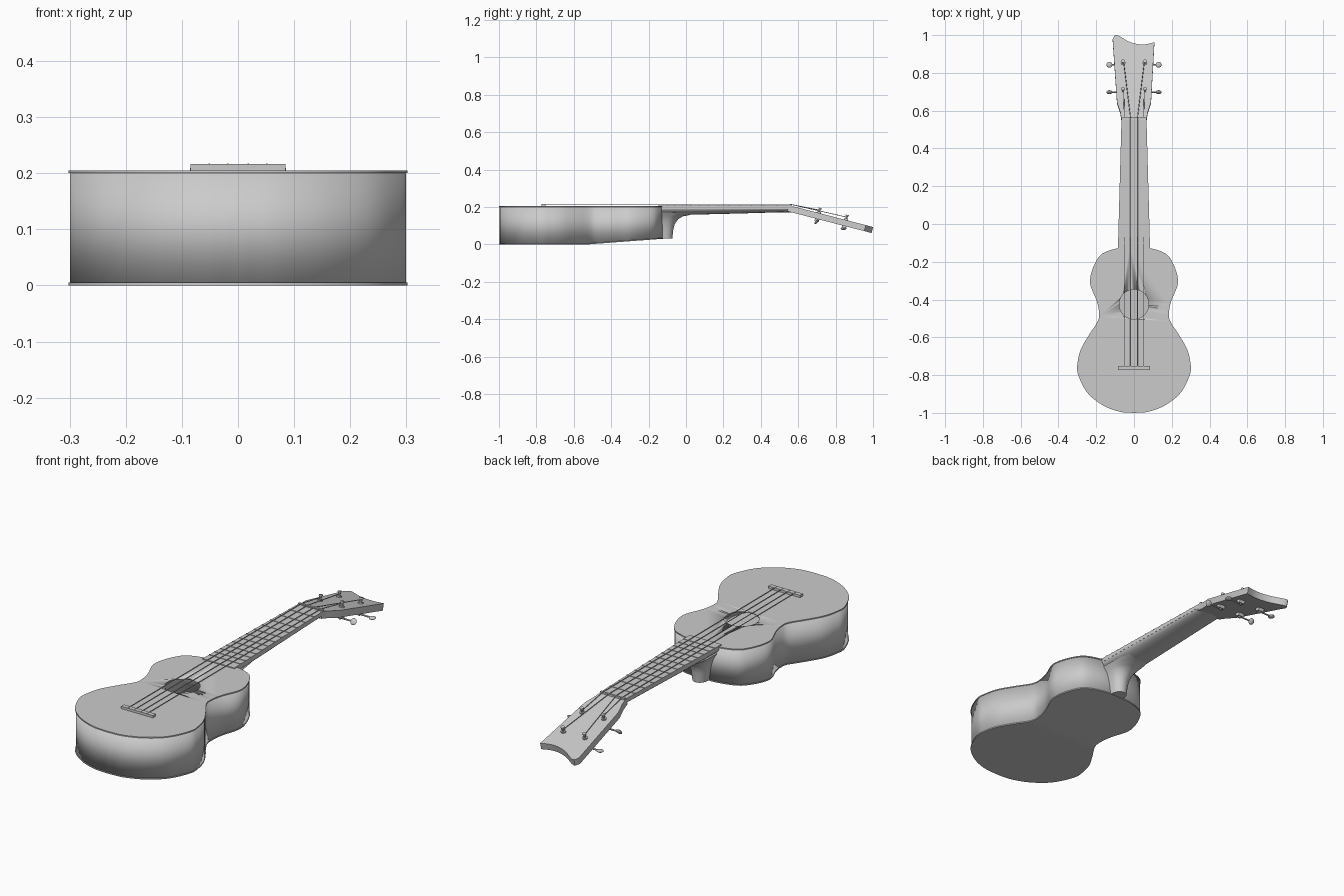
import bpy, bmesh, math
from mathutils import Vector, Matrix

cube = bpy.data.objects.get("Cube")
if cube:
    bpy.data.objects.remove(cube, do_unlink=True)

grey = bpy.data.materials.new("plain grey")
grey.use_nodes = True
grey.diffuse_color = (0.6, 0.6, 0.6, 1)
grey.node_tree.nodes["Principled BSDF"].inputs["Base Color"].default_value = (0.6, 0.6, 0.6, 1)


def finish(name, bm, matrix=None, angle=35):
    """Turn a bmesh into a named, shaded object."""
    bmesh.ops.recalc_face_normals(bm, faces=bm.faces)
    if matrix:
        bm.transform(matrix)
    mesh = bpy.data.meshes.new(name)
    bm.to_mesh(mesh)
    bm.free()
    obj = bpy.data.objects.new(name, mesh)
    bpy.context.collection.objects.link(obj)
    mesh.materials.append(grey)
    bpy.ops.object.select_all(action='DESELECT')
    obj.select_set(True)
    bpy.context.view_layer.objects.active = obj
    bpy.ops.object.shade_smooth_by_angle(angle=math.radians(angle))
    return obj


def loft(name, rings, matrix=None, caps=True):
    """Skin a list of closed rings with the same point count."""
    bm = bmesh.new()
    loops = [[bm.verts.new(p) for p in ring] for ring in rings]
    n = len(loops[0])
    for a, b in zip(loops, loops[1:]):
        for i in range(n):
            j = (i + 1) % n
            bm.faces.new((a[i], a[j], b[j], b[i]))
    if caps:
        bm.faces.new(loops[0])
        bm.faces.new(loops[-1])
    return finish(name, bm, matrix)


def slab(name, outline, z0, z1, matrix=None):
    return loft(name, [[(x, y, z) for x, y in outline] for z in (z0, z1)], matrix)


def box(name, centre, size, matrix=None):
    x, y, z = centre
    w, d, h = (s / 2 for s in size)
    rect = [(x - w, y - d), (x + w, y - d), (x + w, y + d), (x - w, y + d)]
    return slab(name, rect, z - h, z + h, matrix)


def rod(name, start, end, radius, sides=10, matrix=None, flatten=1):
    a, b = Vector(start), Vector(end)
    turn = (b - a).to_track_quat('Z', 'Y')
    ring = [turn @ Vector((radius * math.cos(t), radius * flatten * math.sin(t), 0))
            for t in (2 * math.pi * i / sides for i in range(sides))]
    return loft(name, [[p + a for p in ring], [p + b for p in ring]], matrix)


def spline(points, steps=4):
    """Smooth open curve through the points."""
    out = []
    pts = [Vector(p) for p in points]
    pts = [2 * pts[0] - pts[1]] + pts + [2 * pts[-1] - pts[-2]]
    for a, b, c, d in zip(pts, pts[1:], pts[2:], pts[3:]):
        for k in range(steps):
            t = k / steps
            out.append(0.5 * (2 * b + (c - a) * t + (2 * a - 5 * b + 4 * c - d) * t * t
                              + (3 * b - a - 3 * c + d) * t ** 3))
    return out + [pts[-2]]


# Body outline: smooth right half, mirrored
half = spline([(0, -1), (0.08, -0.993), (0.17, -0.957), (0.25, -0.89), (0.298, -0.79),
               (0.298, -0.73), (0.28, -0.66), (0.237, -0.585), (0.192, -0.515), (0.185, -0.47),
               (0.198, -0.405), (0.229, -0.33), (0.23, -0.275), (0.205, -0.205),
               (0.165, -0.155), (0.08, -0.127), (0, -0.122)])
body = [(p.x, p.y) for p in half] + [(-p.x, p.y) for p in half[-2:0:-1]]
mid = Vector((0, -0.56))
inner = [tuple(mid + (Vector(p) - mid) * 0.992) for p in body]


def back_rise(y):
    return max(0, (y + 0.53) * 0.075)


# Sides of the body, with the back edge rising towards the neck
sides = loft("body_sides", [[(x, y, back_rise(y) + 0.003) for x, y in inner],
                            [(x, y, 0.202) for x, y in inner]], caps=False)
wall = sides.modifiers.new("wall", 'SOLIDIFY')
wall.thickness = 0.008
wall.offset = -1

# Back plate, creased where it starts to rise
bm = bmesh.new()
rings = [[bm.verts.new((x, y, z)) for x, y in body] for z in (0, 0.005)]
for ring in rings:
    bm.faces.new(ring)
for i in range(len(body)):
    j = (i + 1) % len(body)
    bm.faces.new((rings[0][i], rings[0][j], rings[1][j], rings[1][i]))
bmesh.ops.bisect_plane(bm, geom=bm.verts[:] + bm.edges[:] + bm.faces[:],
                       plane_co=(0, -0.53, 0), plane_no=(0, 1, 0))
for v in bm.verts:
    v.co.z += back_rise(v.co.y)
finish("back_plate", bm)

# Top plate with the round sound hole
top = slab("top_plate", body, 0.2, 0.205)
cutter = rod("hole_cutter", (0, -0.425, 0.15), (0, -0.425, 0.25), 0.078, 40)
cutter.hide_render = True
cutter.hide_viewport = True
hole = top.modifiers.new("sound_hole", 'BOOLEAN')
hole.object = cutter
hole.solver = 'EXACT'

# Bridge and saddle
box("bridge", (0, -0.762, 0.2105), (0.17, 0.022, 0.012))

# Fingerboard, frets and nut
NUT, SADDLE = 0.56, -0.76


def neck_half(y):
    return 0.066 + 0.019 * (NUT - y) / (NUT + 0.13)


slab("fingerboard", [(-neck_half(-0.15), -0.15), (neck_half(-0.15), -0.15),
                     (neck_half(NUT), NUT), (-neck_half(NUT), NUT)], 0.19, 0.209)
for n in range(1, 13):
    y = SADDLE + (NUT - SADDLE) / 2 ** (n / 12)
    box(f"fret_{n}", (0, y, 0.2095), (2 * neck_half(y), 0.005, 0.004))
box("nut", (0, NUT, 0.205), (0.132, 0.01, 0.018))

# Neck: half round section along its length
neck = []
for y, bottom in ((-0.13, 0.158), (0.1, 0.161), (0.3, 0.166), (0.5, 0.172), (0.57, 0.171)):
    w = neck_half(y)
    neck.append([(w * math.cos(t), y, 0.192 - (0.192 - bottom) * math.sin(t))
                 for t in (math.pi * i / 12 for i in range(13))])
loft("neck", neck)

# Heel: rounded column that flares into the neck
heel = []
for z, w, y in ((0.032, 0.036, -0.073), (0.08, 0.042, -0.068), (0.11, 0.048, -0.06),
                (0.135, 0.056, -0.042), (0.15, 0.064, -0.018), (0.16, 0.07, 0.03),
                (0.17, 0.076, 0.09)):
    heel.append([(w * math.cos(t), -0.13 + (y + 0.13) * math.sin(t) ** 0.7 if 0 < t < 3.14 else -0.13, z)
                 for t in (math.pi * i / 14 for i in range(15))])
loft("heel", heel)

# Headstock, modelled flat and tilted back from the nut
TILT = math.atan(0.258)
head = Matrix.Translation((0, NUT, 0.207)) @ Matrix.Rotation(-TILT, 4, 'X')


def along(y):
    return (y - NUT) / math.cos(TILT)


crest = spline([(0.108, 0.962), (0.06, 0.951), (0.015, 0.953), (-0.03, 0.967),
                (-0.075, 0.993), (-0.1, 1.0), (-0.113, 0.978)], 3)
outline = [(-0.066, 0.55), (0.066, 0.55), (0.072, 0.59), (0.09, 0.645)]
outline += [(p.x, p.y) for p in crest] + [(-0.09, 0.645), (-0.072, 0.59)]
slab("headstock", [(x, along(y)) for x, y in outline], -0.033, 0, head)

# Tuners: post, collar, gear housing, shaft and button
for side, hand in ((1, "left"), (-1, "right")):
    for y, row in ((0.71, "lower"), (0.855, "upper")):
        name, x, v = f"{hand}_{row}_", 0.058 * side, along(y)
        rod(name + "post", (x, v, -0.055), (x, v, 0.028), 0.006, matrix=head)
        rod(name + "collar", (x, v, 0), (x, v, 0.006), 0.012, 14, head)
        rod(name + "post_cap", (x, v, 0.022), (x, v, 0.028), 0.009, 12, head)
        box(name + "gear_housing", (x, v, -0.04), (0.03, 0.024, 0.016), head)
        rod(name + "shaft", (x, v, -0.048), (0.125 * side, v, -0.048), 0.004, 8, head)
        bm = bmesh.new()
        bmesh.ops.create_uvsphere(bm, u_segments=14, v_segments=8, radius=0.016)
        roll = 0.3 if row == "upper" else 1.2
        finish(name + "button", bm, head @ Matrix.Translation((0.13 * side, v, -0.048))
               @ Matrix.Rotation(roll, 4, 'X') @ Matrix.Diagonal((1, 1, 0.4, 1)))

# Strings from bridge to nut, then on to the posts
for i, (x, y) in enumerate(((-0.051, 0.71), (-0.018, 0.855), (0.018, 0.855), (0.051, 0.71))):
    rod(f"string_{i + 1}", (x, -0.77, 0.216), (x, NUT, 0.2145), 0.002, 6)
    post = head @ Vector((math.copysign(0.055, x), along(y), 0.016))
    rod(f"string_end_{i + 1}", (x, NUT, 0.2145), post, 0.002, 6)
